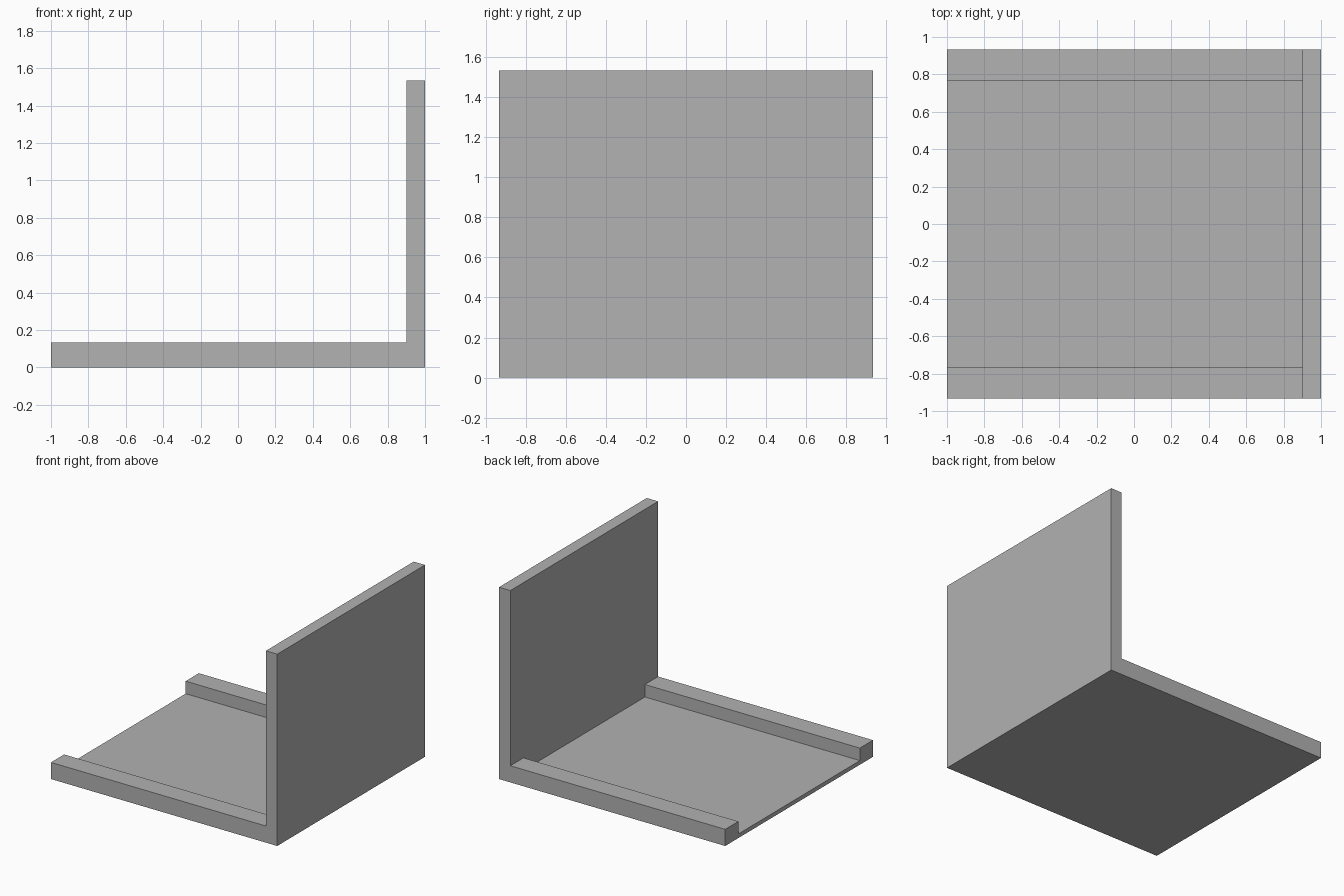
import bpy
import bmesh

cube = bpy.data.objects.get("Cube")
if cube:
    bpy.data.objects.remove(cube, do_unlink=True)

# Main dimensions
HALF_X, HALF_Y = 1.0, 0.933
WALL_X = 0.9       # inner face of the upright wall
RAIL_Y = 0.767     # inner faces of the side rails
FLOOR_Z, RAIL_Z, WALL_Z = 0.033, 0.133, 1.533

grey = bpy.data.materials.new("plain_grey")
grey.use_nodes = True
colour = (0.445, 0.445, 0.445, 1.0)
grey.diffuse_color = colour
grey.node_tree.nodes["Principled BSDF"].inputs["Base Color"].default_value = colour

bm = bmesh.new()


def raise_faces(faces, height):
    """Extrude a patch of faces upwards and return its new top faces."""
    result = bmesh.ops.extrude_face_region(bm, geom=faces)["geom"]
    verts = [g for g in result if isinstance(g, bmesh.types.BMVert)]
    bmesh.ops.translate(bm, verts=verts, vec=(0, 0, height))
    return [g for g in result if isinstance(g, bmesh.types.BMFace)]


def is_wall(face):
    return face.calc_center_median().x > WALL_X


def is_rail(face):
    return abs(face.calc_center_median().y) > RAIL_Y


# Footprint divided along the rails and the wall
xs = (-HALF_X, WALL_X, HALF_X)
ys = (-HALF_Y, -RAIL_Y, RAIL_Y, HALF_Y)
grid = [[bm.verts.new((x, y, 0)) for y in ys] for x in xs]
footprint = []
for i in range(len(xs) - 1):
    for j in range(len(ys) - 1):
        footprint.append(bm.faces.new((grid[i][j], grid[i + 1][j],
                                       grid[i + 1][j + 1], grid[i][j + 1])))

# Floor slab, then side rails with the wall foot, then the tall wall
top = raise_faces(footprint, FLOOR_Z)
top = raise_faces([f for f in top if is_wall(f) or is_rail(f)], RAIL_Z - FLOOR_Z)
raise_faces([f for f in top if is_wall(f)], WALL_Z - RAIL_Z)

# Merge flat neighbours into clean panels
bmesh.ops.recalc_face_normals(bm, faces=bm.faces[:])
bmesh.ops.dissolve_limit(bm, angle_limit=0.01, verts=bm.verts[:], edges=bm.edges[:])

mesh = bpy.data.meshes.new("railed_tray_with_wall")
bm.to_mesh(mesh)
bm.free()
mesh.materials.append(grey)
tray = bpy.data.objects.new("railed_tray_with_wall", mesh)
bpy.context.collection.objects.link(tray)
